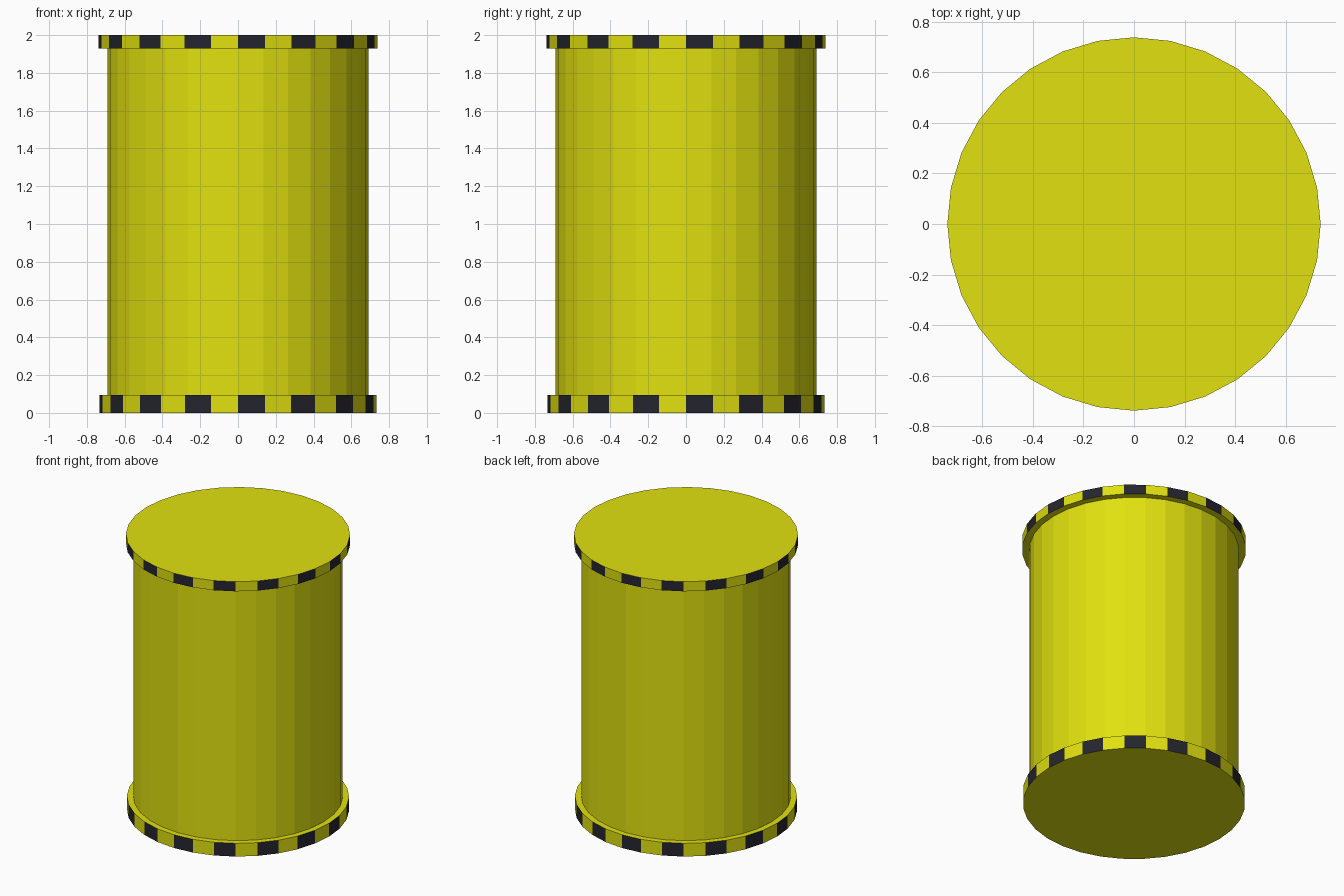
import bpy
import bmesh
import math

if "Cube" in bpy.data.objects:
    bpy.data.objects.remove(bpy.data.objects["Cube"])

SIDES = 32


def material(name, color):
    m = bpy.data.materials.new(name)
    m.diffuse_color = (*color, 1.0)
    m.use_nodes = True
    m.node_tree.nodes["Principled BSDF"].inputs["Base Color"].default_value = m.diffuse_color
    return m


yellow = material("barrel yellow", (0.75, 0.75, 0.005))
dark = material("stripe black", (0.018, 0.018, 0.027))


def drum(name, radius, z0, z1, striped=False):
    """Capped 32-sided drum; striped drums alternate colour on every wall facet."""
    bm = bmesh.new()
    rings = []
    for z in (z0, z1):
        rings.append([bm.verts.new((radius * math.cos(2 * math.pi * i / SIDES),
                                    radius * math.sin(2 * math.pi * i / SIDES), z))
                      for i in range(SIDES)])
    low, high = rings
    for i in range(SIDES):
        j = (i + 1) % SIDES
        f = bm.faces.new((low[i], low[j], high[j], high[i]))
        f.material_index = 1 if striped and i % 2 == 0 else 0
    bm.faces.new(high)
    bm.faces.new(low[::-1])
    mesh = bpy.data.meshes.new(name)
    bm.to_mesh(mesh)
    bm.free()
    mesh.materials.append(yellow)
    if striped:
        mesh.materials.append(dark)
    obj = bpy.data.objects.new(name, mesh)
    bpy.context.collection.objects.link(obj)
    return obj


# Main wall of the barrel
drum("barrel_body", 0.69, 0.05, 1.96)
# Striped rims, each with its flat cap
drum("bottom_rim", 0.732, 0.0, 0.096, striped=True)
drum("top_rim", 0.738, 1.93, 2.0, striped=True)
